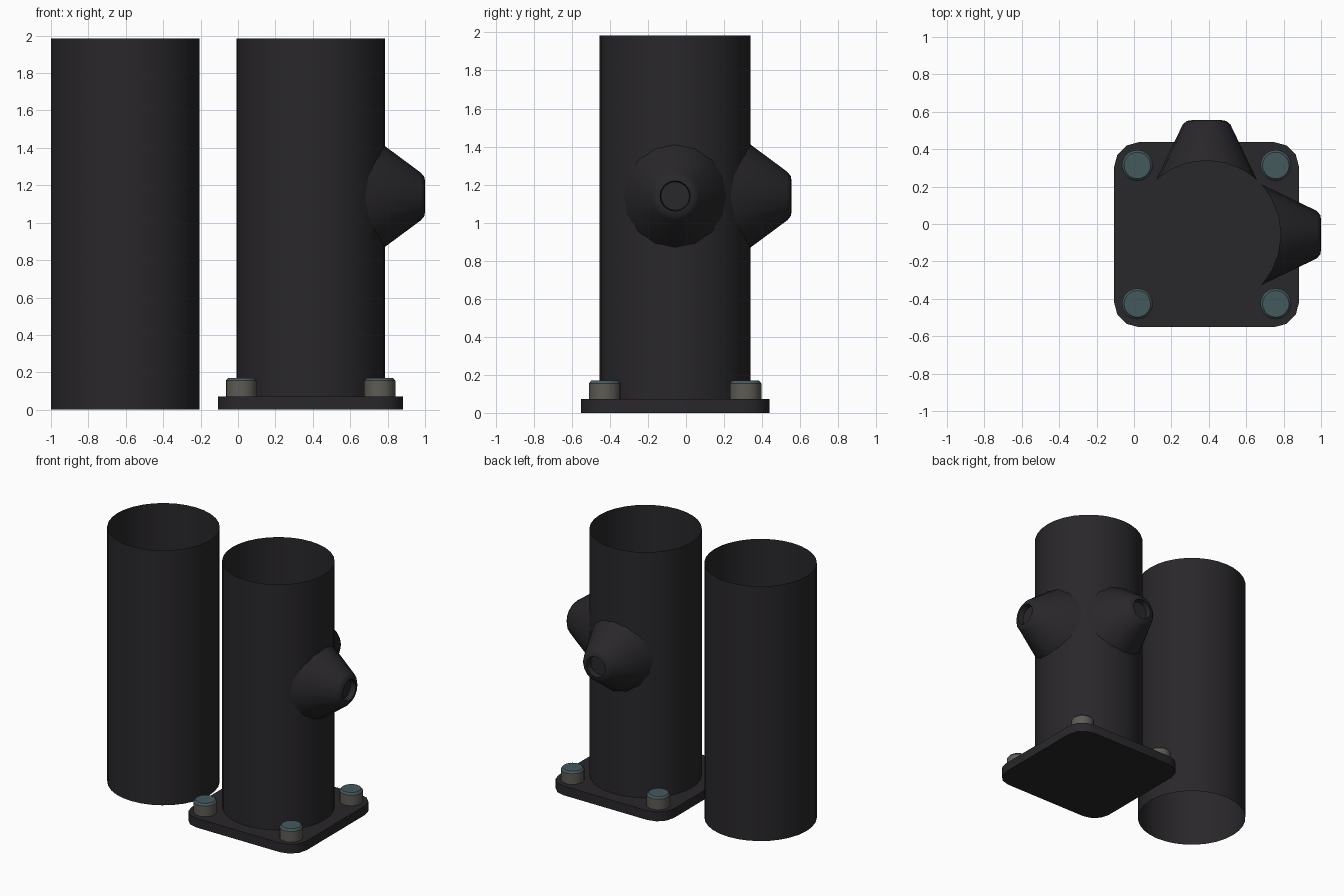
import bpy, bmesh
from math import sin, cos, pi, sqrt, radians
from mathutils import Matrix

if "Cube" in bpy.data.objects:
    bpy.data.objects.remove(bpy.data.objects["Cube"])

CX, CY = 0.388, -0.057      # centre of the main pillar
R, H = 0.397, 1.985         # tube radius and height


def material(name, rgb):
    m = bpy.data.materials.new(name)
    m.diffuse_color = (*rgb, 1)
    m.use_nodes = True
    m.node_tree.nodes["Principled BSDF"].inputs["Base Color"].default_value = m.diffuse_color
    return m


IRON = material("dark_iron", (0.022, 0.02, 0.023))
STEEL = material("bolt_side", (0.11, 0.105, 0.09))
TEAL = material("bolt_top", (0.06, 0.10, 0.11))


def finish(name, bm, mats, loc=(0, 0, 0), smooth=True):
    mesh = bpy.data.meshes.new(name)
    bm.to_mesh(mesh)
    bm.free()
    ob = bpy.data.objects.new(name, mesh)
    bpy.context.collection.objects.link(ob)
    ob.location = loc
    for m in mats:
        mesh.materials.append(m)
    if smooth:
        bpy.ops.object.select_all(action='DESELECT')
        ob.select_set(True)
        bpy.context.view_layer.objects.active = ob
        bpy.ops.object.shade_smooth_by_angle(angle=radians(35))
    return ob


def loft(rings, cap_start=False, cap_end=False):
    """Join rings of points with quads, optionally capping the ends."""
    bm = bmesh.new()
    loops = [[bm.verts.new(p) for p in ring] for ring in rings]
    n = len(loops[0])
    for a, b in zip(loops, loops[1:]):
        for i in range(n):
            j = (i + 1) % n
            bm.faces.new((a[i], a[j], b[j], b[i]))
    if cap_start:
        bm.faces.new(loops[0][::-1])
    if cap_end:
        bm.faces.new(loops[-1])
    return bm


def circle(r, z, n):
    return [(r * cos(2 * pi * i / n), r * sin(2 * pi * i / n), z) for i in range(n)]


# open thin-walled tubes
for name, x in (("pillar_tube", CX), ("side_tube", -1 + R)):
    finish(name, loft([circle(R, 0, 32), circle(R, H, 32)]), [IRON], (x, CY, 0))

# base plate with rounded corners
HALF, CORNER = 0.495, 0.135
outline = []
for k in range(4):
    for s in range(4):
        a = k * pi / 2 + s * pi / 6
        sx = 1 if k in (0, 3) else -1
        sy = 1 if k in (0, 1) else -1
        outline.append((sx * (HALF - CORNER) + CORNER * cos(a),
                        sy * (HALF - CORNER) + CORNER * sin(a)))
plate = loft([[(x, y, z) for x, y in outline] for z in (0, 0.072)], True, True)
finish("base_plate", plate, [IRON], (CX, CY, 0))

# corner bolts
for i, (sx, sy) in enumerate(((-1, -1), (1, -1), (1, 1), (-1, 1))):
    bm = loft([circle(0.083, 0.06, 20), circle(0.083, 0.155, 20),
               circle(0.071, 0.17, 20)], True, True)
    bm.normal_update()
    for f in bm.faces:
        f.material_index = 1 if f.normal.z > 0.3 else 0
    finish(f"bolt_{i + 1}", bm, [STEEL, TEAL], (CX + sx * 0.37, CY + sy * 0.37, 0))


# conical outlets whose base follows the pillar surface
def outlet(name, turn):
    n = 16
    profile = [(0.27, None), (0.127, 0.59), (0.105, 0.608), (0.08, 0.612), (0.075, 0.57)]
    rings = []
    for r, d in profile:
        ring = []
        for i in range(n):
            y, z = r * cos(2 * pi * i / n), r * sin(2 * pi * i / n)
            ring.append((sqrt(R * R - y * y) if d is None else d, y, z))
        rings.append(ring)
    bm = loft(rings, False, True)
    bm.transform(Matrix.Rotation(turn, 4, 'Z'))
    finish(name, bm, [IRON], (CX, CY, 1.14))


outlet("right_outlet", 0)
outlet("back_outlet", pi / 2)
